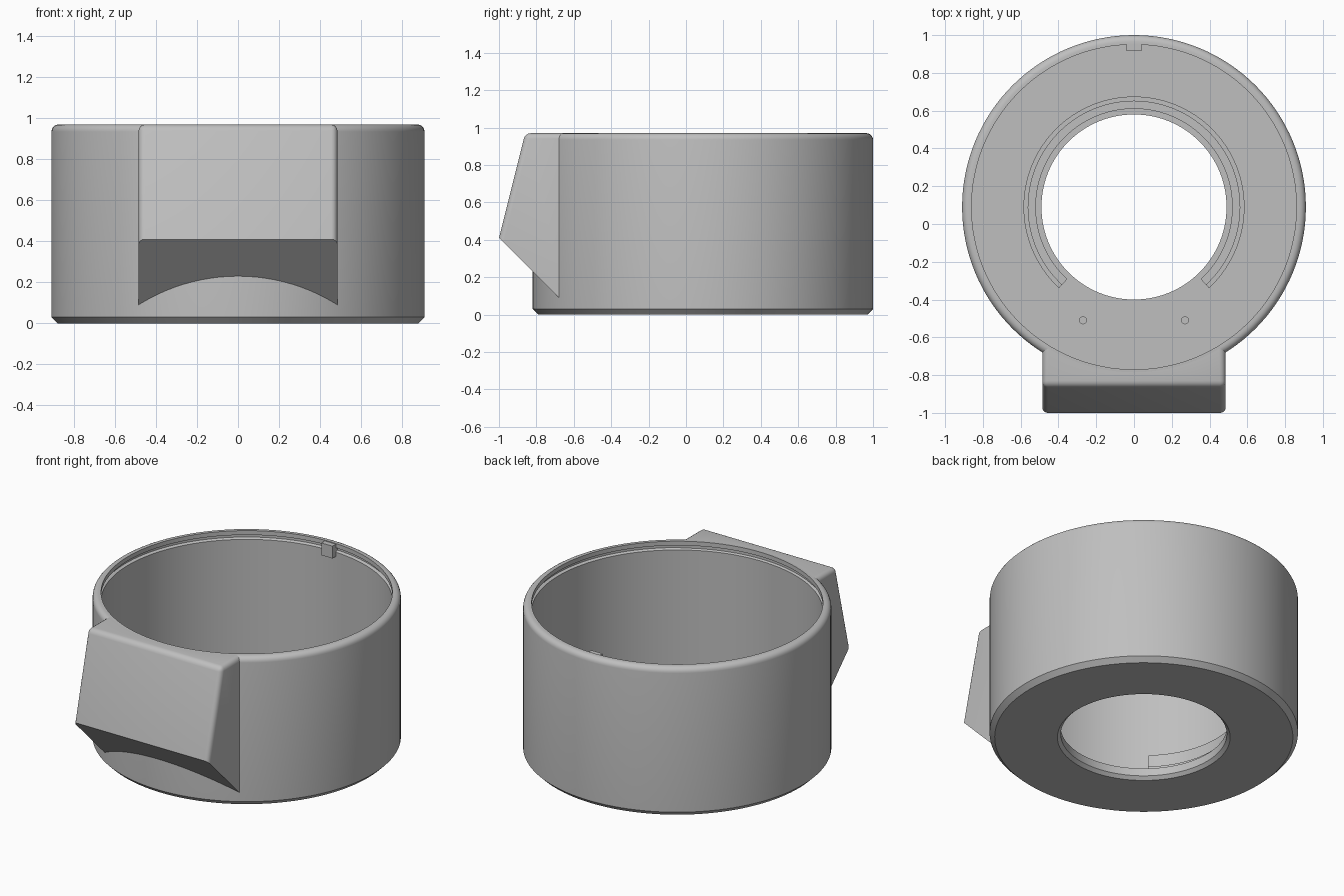
import bpy, bmesh, math

if "Cube" in bpy.data.objects:
    bpy.data.objects.remove(bpy.data.objects["Cube"])

CY = 0.09          # ring axis offset in y
TOP = 0.97
FLOOR = 0.07
SEG = 128

grey = bpy.data.materials.new("plain grey")
grey.diffuse_color = (0.52, 0.52, 0.52, 1)
grey.use_nodes = True
grey.node_tree.nodes["Principled BSDF"].inputs["Base Color"].default_value = grey.diffuse_color


def finish(name, bm, smooth=True):
    bmesh.ops.recalc_face_normals(bm, faces=bm.faces)
    me = bpy.data.meshes.new(name)
    bm.to_mesh(me)
    bm.free()
    ob = bpy.data.objects.new(name, me)
    bpy.context.collection.objects.link(ob)
    me.materials.append(grey)
    if smooth:
        bpy.ops.object.select_all(action='DESELECT')
        ob.select_set(True)
        bpy.context.view_layer.objects.active = ob
        bpy.ops.object.shade_smooth_by_angle(angle=math.radians(30))
    return ob


def lathe(name, profile, start=0.0, sweep=2 * math.pi, seg=SEG):
    """Revolve a closed (radius, z) profile about the ring axis."""
    bm = bmesh.new()
    full = sweep > 6.28
    rows = []
    for i in range(seg if full else seg + 1):
        a = start + sweep * i / seg
        rows.append([bm.verts.new((r * math.cos(a), CY + r * math.sin(a), z))
                     for r, z in profile])
    n = len(profile)
    for i in range(seg):
        p, q = rows[i], rows[(i + 1) % len(rows)]
        for j in range(n):
            k = (j + 1) % n
            bm.faces.new((p[j], q[j], q[k], p[k]))
    if not full:
        bm.faces.new(rows[0])
        bm.faces.new(rows[-1])
    return finish(name, bm)


# Cup: chamfered foot, rounded rim, snap groove inside, flat floor with hole
F = 0.035
rim = [(0.91 - F + F * math.cos(t * math.pi / 10),
        TOP - F + F * math.sin(t * math.pi / 10)) for t in range(6)]
lathe("cup", [(0.51, 0), (0.88, 0), (0.91, 0.03)] + rim +
      [(0.86, TOP), (0.86, 0.942), (0.878, 0.935), (0.878, 0.92),
       (0.86, 0.913), (0.86, FLOOR), (0.49, FLOOR), (0.49, 0.02)])

# Stepped collar around the hole, open towards the front
gap = math.atan2(0.37, 0.40)
lathe("collar", [(0.52, FLOOR - 0.01), (0.585, FLOOR - 0.01), (0.585, 0.2),
                 (0.56, 0.2), (0.56, 0.1), (0.52, 0.1)],
      start=-math.pi / 2 + gap, sweep=2 * math.pi - 2 * gap, seg=100)

# Two small posts on the floor
for side, x in (("left", -0.27), ("right", 0.27)):
    bm = bmesh.new()
    bmesh.ops.create_cone(bm, cap_ends=True, segments=24, radius1=0.021,
                          radius2=0.021, depth=0.09)
    bmesh.ops.translate(bm, verts=bm.verts, vec=(x, -0.51, 0.105))
    finish(side + "_post", bm)

# Locating key inside the rear of the rim
bm = bmesh.new()
bmesh.ops.create_cube(bm, size=1)
bmesh.ops.scale(bm, verts=bm.verts, vec=(0.08, 0.05, 0.08))
bmesh.ops.translate(bm, verts=bm.verts, vec=(0, 0.94, 0.925))
finish("locating_key", bm, smooth=False)

# Front housing: wedge profile extruded in x, front and top edges rounded
W = 0.485
wedge = [(-0.86, TOP), (-1.0, 0.41), (-0.50, -0.09), (-0.50, TOP)]
bm = bmesh.new()
left = [bm.verts.new((-W, y, z)) for y, z in wedge]
right = [bm.verts.new((W, y, z)) for y, z in wedge]
bm.faces.new(left)
bm.faces.new(right)
for j in range(4):
    k = (j + 1) % 4
    bm.faces.new((left[j], left[k], right[k], right[j]))
bmesh.ops.recalc_face_normals(bm, faces=bm.faces)
soft = [e for s in (left, right) for e in s[0].link_edges
        if e.other_vert(s[0]) in s]
soft.append(bm.edges.get((left[0], right[0])))
bmesh.ops.bevel(bm, geom=soft, offset=0.03, segments=4, profile=0.5,
                affect='EDGES')
housing = finish("front_housing", bm)

# Trim the housing to the cup wall
bm = bmesh.new()
bmesh.ops.create_cone(bm, cap_ends=True, segments=SEG, radius1=0.875,
                      radius2=0.875, depth=3)
bmesh.ops.translate(bm, verts=bm.verts, vec=(0, CY, 0.5))
cutter = finish("housing_cutter", bm)
mod = housing.modifiers.new("trim", 'BOOLEAN')
mod.operation = 'DIFFERENCE'
mod.solver = 'EXACT'
mod.object = cutter
bpy.ops.object.select_all(action='DESELECT')
housing.select_set(True)
bpy.context.view_layer.objects.active = housing
bpy.ops.object.modifier_apply(modifier=mod.name)
bpy.data.objects.remove(cutter)
bpy.ops.object.shade_smooth_by_angle(angle=math.radians(30))
